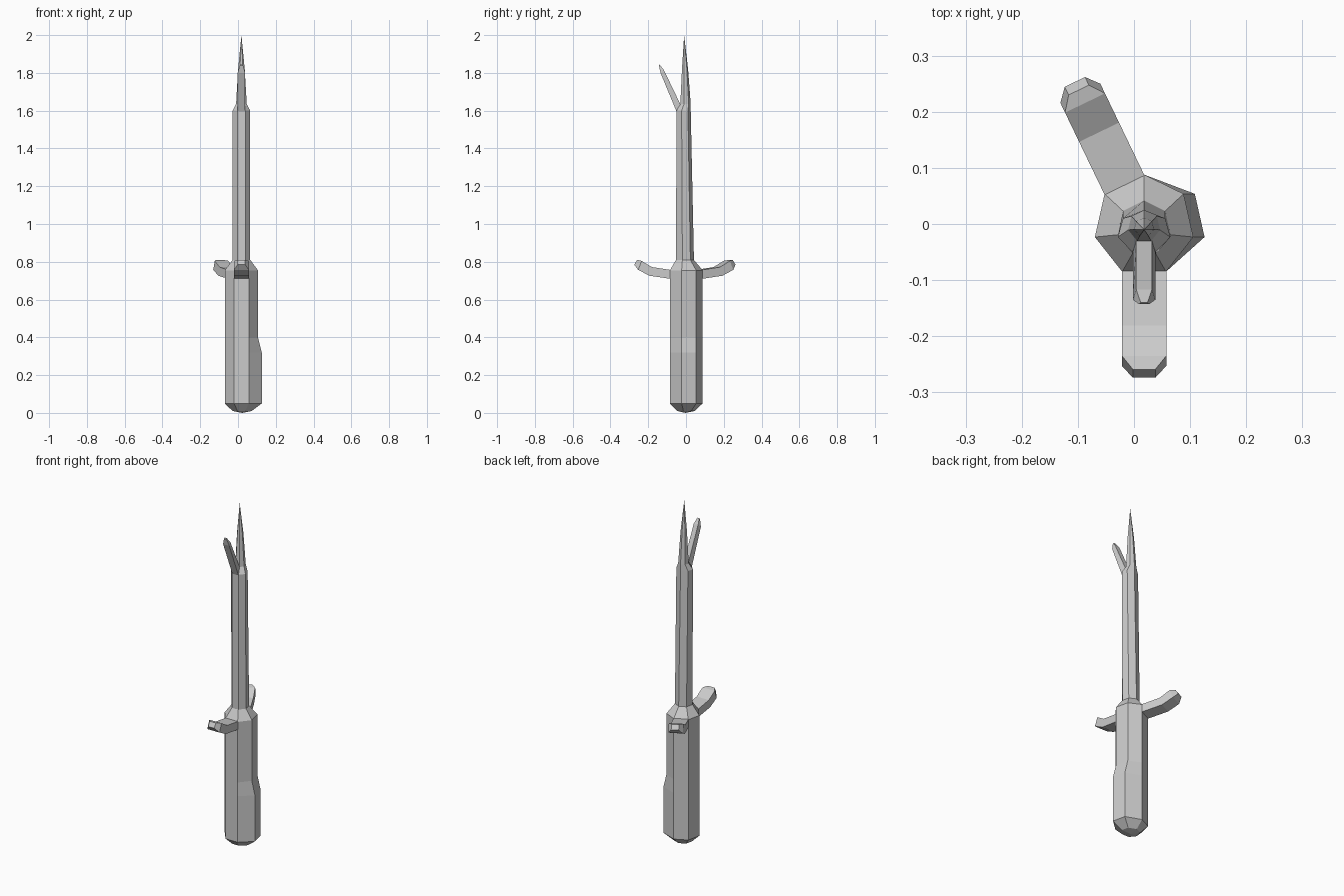
import bpy, bmesh, math
from mathutils import Matrix, Vector

if "Cube" in bpy.data.objects:
    bpy.data.objects.remove(bpy.data.objects["Cube"])

CX = 0.018      # axis of the heptagonal body
CY = -0.003
SIDES = 7


def loft(name, rings, matrix=Matrix()):
    """Skin equal-length rings of points; a one-point ring makes a tip."""
    bm = bmesh.new()
    loops = [[bm.verts.new(matrix @ Vector(p)) for p in ring] for ring in rings]
    for a, b in zip(loops, loops[1:]):
        n = max(len(a), len(b))
        for i in range(n):
            j = (i + 1) % n
            if len(a) == 1:
                bm.faces.new((a[0], b[j], b[i]))
            elif len(b) == 1:
                bm.faces.new((a[i], a[j], b[0]))
            else:
                bm.faces.new((a[i], a[j], b[j], b[i]))
    for end in (loops[0], loops[-1]):
        if len(end) > 2:
            bm.faces.new(end)
    bmesh.ops.recalc_face_normals(bm, faces=bm.faces)
    mesh = bpy.data.meshes.new(name)
    bm.to_mesh(mesh)
    bm.free()
    obj = bpy.data.objects.new(name, mesh)
    bpy.context.collection.objects.link(obj)
    return obj


def ring(z, rx, ry, cy, bulge=0.0):
    """Heptagon with a corner at the back; bulge pushes the right side out."""
    pts = []
    for k in range(SIDES):
        a = math.pi / 2 + k * 2 * math.pi / SIDES
        push = bulge if k in (5, 6) else 0.0
        pts.append((CX + rx * math.cos(a) + push, cy + ry * math.sin(a), z))
    return pts


# Handle: rounded foot, swollen lower right side, sloped shoulder
loft("handle", [
    [(CX + 0.004, CY, 0)],
    ring(0.01, 0.048, 0.048, CY, 0.008),
    ring(0.05, 0.09, 0.091, CY, 0.02),
    ring(0.32, 0.09, 0.091, CY, 0.02),
    ring(0.40, 0.09, 0.091, CY),
    ring(0.755, 0.09, 0.091, CY),
    ring(0.81, 0.048, 0.05, -0.008),
])

# Shaft and its pointed spike
loft("shaft", [
    ring(0.81, 0.048, 0.05, -0.008),
    ring(1.60, 0.048, 0.0395, -0.0145),
    ring(1.635, 0.029, 0.029, -0.004),
    ring(1.82, 0.018, 0.017, -0.006),
    [(CX, -0.01, 2.0)],
])


def section(outer, inner, w_out, w_in):
    """Four-point section from (distance, height) pairs and half widths."""
    return [(outer[0], -w_out, outer[1]), (outer[0], w_out, outer[1]),
            (inner[0], w_in, inner[1]), (inner[0], -w_in, inner[1])]


def outward(degrees, cy):
    return Matrix.Translation((CX, cy, 0)) @ Matrix.Rotation(math.radians(degrees), 4, 'Z')


# Prong splitting off the front of the shaft
loft("prong", [
    section((0.05, 1.595), (0.028, 1.63), 0.02, 0.014),
    section((0.135, 1.80), (0.117, 1.815), 0.02, 0.014),
    section((0.143, 1.838), (0.140, 1.845), 0.009, 0.006),
], outward(-90, 0))

# Two upturned guard arms, each leaving one flat side of the handle
for name, angle, stretch in (("guard_front", -90, 1.0),
                             ("guard_back", 90 + 180 / SIDES, 1.07)):
    profile = [((0.08, 0.71), (0.08, 0.757), 0.0395),
               ((0.19, 0.726), (0.178, 0.772), 0.0395),
               ((0.25, 0.757), (0.232, 0.805), 0.0395),
               ((0.271, 0.785), (0.256, 0.81), 0.02)]
    rings = []
    for low, high, w in profile:
        s = [(0.08 + (p[0] - 0.08) * stretch, p[1]) for p in (low, high)]
        rings.append(section(s[0], s[1], w, w))
    loft(name, rings, outward(angle, CY))
